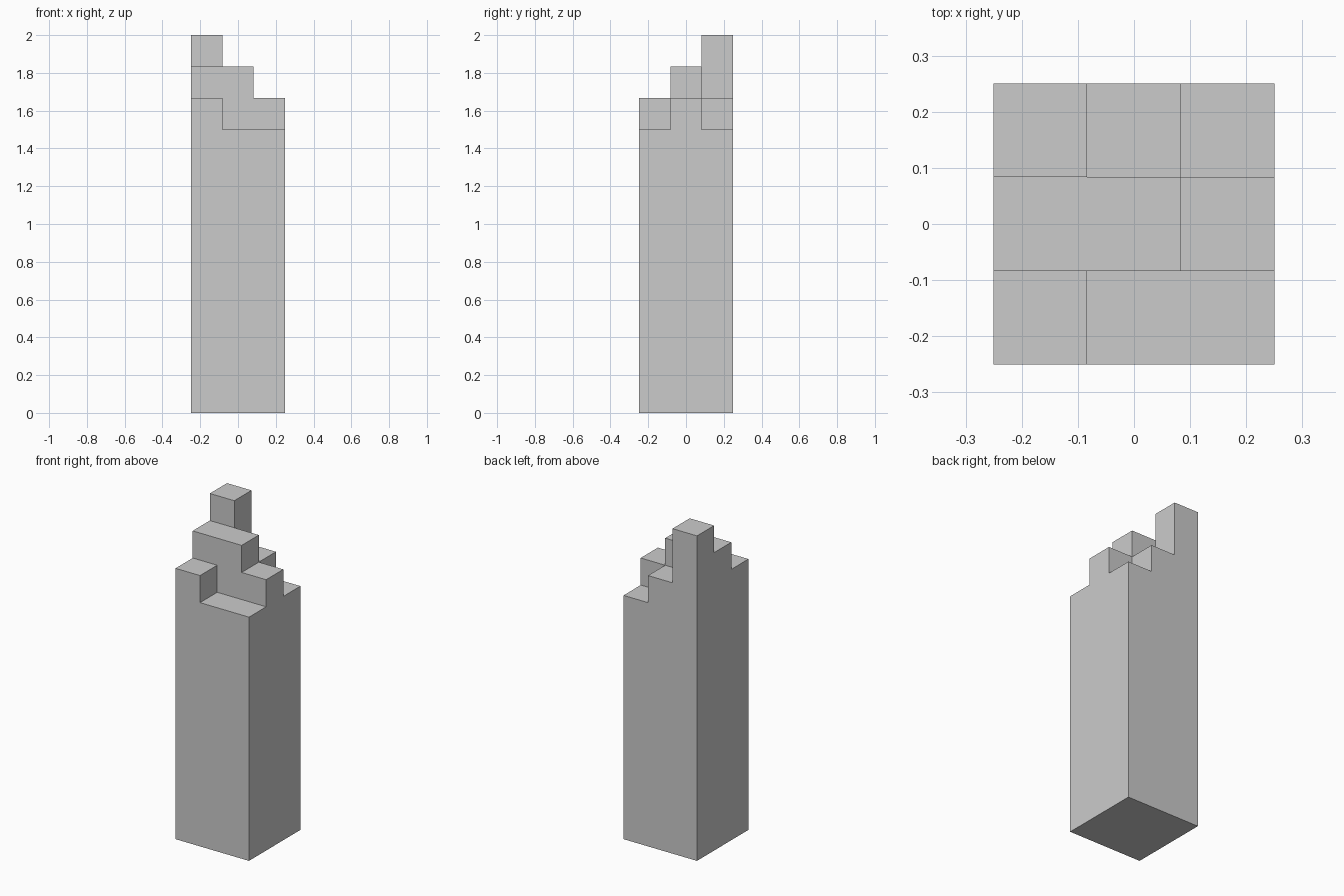
import bpy
import bmesh

if "Cube" in bpy.data.objects:
    bpy.data.objects.remove(bpy.data.objects["Cube"])

SIDE, SHAFT, STEP = 0.5, 1.5, 1 / 6
CELL = SIDE / 3
# steps above the shaft: rows front to back, columns left to right
STEPS = [[1, 0, 0],
         [2, 2, 1],
         [3, 1, 0]]


def steps_at(face):
    c = face.calc_center_median()
    return STEPS[int((c.y + SIDE / 2) / CELL)][int((c.x + SIDE / 2) / CELL)]


def raise_faces(bm, faces, height):
    """Extrude faces upward and return the new top faces."""
    geom = bmesh.ops.extrude_face_region(bm, geom=faces)["geom"]
    verts = [g for g in geom if isinstance(g, bmesh.types.BMVert)]
    bmesh.ops.translate(bm, verts=verts, vec=(0, 0, height))
    return [g for g in geom if isinstance(g, bmesh.types.BMFace)]


bm = bmesh.new()

# square shaft from a 3 x 3 footprint
bmesh.ops.create_grid(bm, x_segments=3, y_segments=3, size=SIDE / 2)
top = raise_faces(bm, bm.faces[:], SHAFT)

# stepped top, one layer at a time
for level in (1, 2, 3):
    top = raise_faces(bm, [f for f in top if steps_at(f) >= level], STEP)

# merge coplanar faces
bmesh.ops.recalc_face_normals(bm, faces=bm.faces[:])
bmesh.ops.dissolve_limit(bm, angle_limit=0.01, verts=bm.verts[:], edges=bm.edges[:])

mesh = bpy.data.meshes.new("stepped_pillar")
bm.to_mesh(mesh)
bm.free()
bpy.context.collection.objects.link(bpy.data.objects.new("stepped_pillar", mesh))
